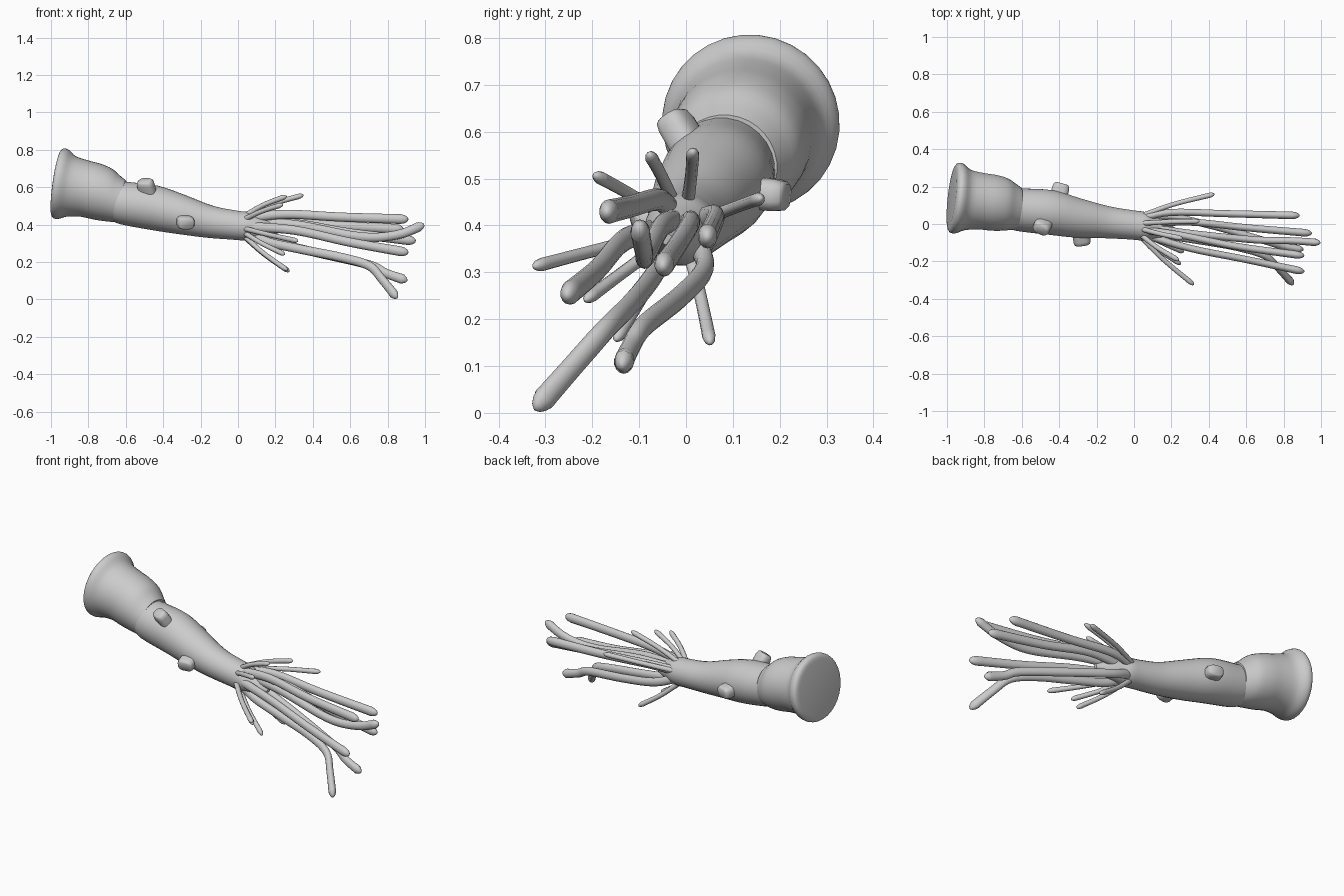
import bpy, bmesh, math
from mathutils import Vector

if "Cube" in bpy.data.objects:
    bpy.data.objects.remove(bpy.data.objects["Cube"])


def catmull(a, b, c, d, t):
    return 0.5 * (2 * b + (c - a) * t + (2 * a - 5 * b + 4 * c - d) * t * t
                  + (3 * b - a - 3 * c + d) * t ** 3)


def smooth_path(pts, n):
    """Spline through 4D points (x, y, z, radius)."""
    p = [Vector(q) for q in pts]
    p = [2 * p[0] - p[1]] + p + [2 * p[-1] - p[-2]]
    out = []
    for i in range(1, len(p) - 2):
        out += [catmull(*p[i - 1:i + 3], k / n) for k in range(n)]
    return out + [p[-2]]


def bulge(v, power):
    return math.copysign(abs(v) ** power, v)


def loft(name, path, sides, axis=None, tall=1.0, power=1.0):
    """Skin of rings along a path, capped at both ends; low power is boxier."""
    bm = bmesh.new()
    rings = []
    for i, q in enumerate(path):
        c = q.to_3d()
        n = axis or (path[min(i + 1, len(path) - 1)].to_3d() - path[max(i - 1, 0)].to_3d())
        side = n.cross(Vector((0, 0, 1))).normalized()
        up = side.cross(n).normalized()
        rings.append([bm.verts.new(c + q[3] * (side * bulge(math.cos(a), power)
                                               + up * tall * bulge(math.sin(a), power)))
                      for a in (2 * math.pi * (k + .5) / sides for k in range(sides))])
    for r, s in zip(rings, rings[1:]):
        for k in range(sides):
            j = (k + 1) % sides
            bm.faces.new((r[k], r[j], s[j], s[k]))
    bm.faces.new(rings[0])
    bm.faces.new(rings[-1])
    bmesh.ops.recalc_face_normals(bm, faces=bm.faces)
    me = bpy.data.meshes.new(name)
    bm.to_mesh(me)
    bm.free()
    ob = bpy.data.objects.new(name, me)
    bpy.context.collection.objects.link(ob)
    bpy.context.view_layer.objects.active = ob
    ob.select_set(True)
    bpy.ops.object.shade_smooth_by_angle(angle=math.radians(50))
    ob.select_set(False)
    return ob


# Wide rear body with its flared end
mantle = [(-.975, .140, .620, .155), (-.970, .140, .620, .178), (-.955, .139, .619, .190),
          (-.93, .136, .615, .186), (-.89, .128, .604, .163), (-.82, .122, .592, .152),
          (-.75, .113, .575, .150), (-.69, .104, .557, .141), (-.65, .093, .538, .126),
          (-.615, .083, .525, .112)]
loft("rear_body", smooth_path(mantle, 3), 32, Vector((1, -.11, -.14)))

# Narrowing front body, ending in a cone between the arms
neck = [(-.66, .085, .53, .105), (-.61, .076, .515, .115), (-.45, .062, .490, .120),
        (-.30, .032, .453, .106), (-.15, .010, .415, .087), (-.02, -.004, .397, .079),
        (.05, -.012, .390, .077), (.10, -.022, .382, .064), (.16, -.03, .375, .045),
        (.23, -.04, .37, .012)]
loft("front_body", smooth_path(neck, 4), 28, Vector((1, -.14, -.18)))

# Boxy knobs pushing out of the front body
for i, (tip, root) in enumerate([((-.50, -.032, .635), (-.47, .03, .53)),
                                 ((-.385, .215, .462), (-.42, .09, .475)),
                                 ((-.275, -.112, .402), (-.29, -.01, .43))]):
    a, b = Vector(root), Vector(tip)
    rows = [(0, .047), (.8, .047), (.95, .042), (1, .034)]
    path = [Vector((*a.lerp(b, t), r)) for t, r in rows]
    loft(f"knob_{i + 1}", path, 12, tall=.75, power=.65)


def arm(name, pts, r, sides, tall):
    """Rounded arm, slimmer in the middle, through the given points."""
    n = len(pts) - 1
    path = smooth_path([(*p, r * (.92 if 0 < i < n else 1)) for i, p in enumerate(pts)], 5)
    end = path[-1].to_3d()
    d = (end - path[-2].to_3d()).normalized()
    path.pop()
    for back, k in [(2, 1), (1, .85), (.35, .55), (0, .2)]:
        path.append(Vector((*(end - d * r * back), r * k)))
    loft(name, path, sides, tall=tall)


# Long arms
long_arms = [
    [(.03, .03, .41), (.2, .062, .42), (.5, .055, .395), (.885, .045, .375)],
    [(.03, 0, .40), (.3, .01, .405), (.6, -.02, .355), (.95, -.05, .312)],
    [(.03, -.01, .41), (.3, -.05, .40), (.65, -.085, .335), (.85, -.09, .345), (.995, -.10, .40)],
    [(.03, -.03, .43), (.25, -.06, .455), (.55, -.12, .44), (.91, -.17, .428)],
    [(.03, -.05, .39), (.3, -.13, .37), (.6, -.19, .305), (.91, -.255, .25)],
    [(.03, -.04, .37), (.15, -.06, .31), (.35, -.09, .265), (.55, -.125, .225), (.7, -.17, .18),
     (.77, -.235, .107), (.85, -.322, .008)],
    [(.03, .02, .37), (.18, .04, .31), (.42, -.01, .25), (.7, -.09, .185), (.79, -.118, .14), (.905, -.137, .10)],
]
for i, pts in enumerate(long_arms):
    arm(f"long_arm_{i + 1}", pts, .021, 14, 1.25)

# Short arms fanning out around the neck
tips = [(.43, .16, .458), (.35, .015, .558), (.26, -.078, .552), (.24, -.195, .508),
        (.32, -.325, .312), (.275, .052, .148), (.25, -.215, .24), (.265, -.15, .155)]
hub = Vector((.03, -.01, .39))
for i, t in enumerate(tips):
    t = Vector(t)
    out = Vector((0, t.y + .03, t.z - .37)).normalized()
    root = hub + out * .055
    knee = root.lerp(t, .45) + out * .012
    arm(f"short_arm_{i + 1}", [root, knee, t], .0145, 10, 1.0)
